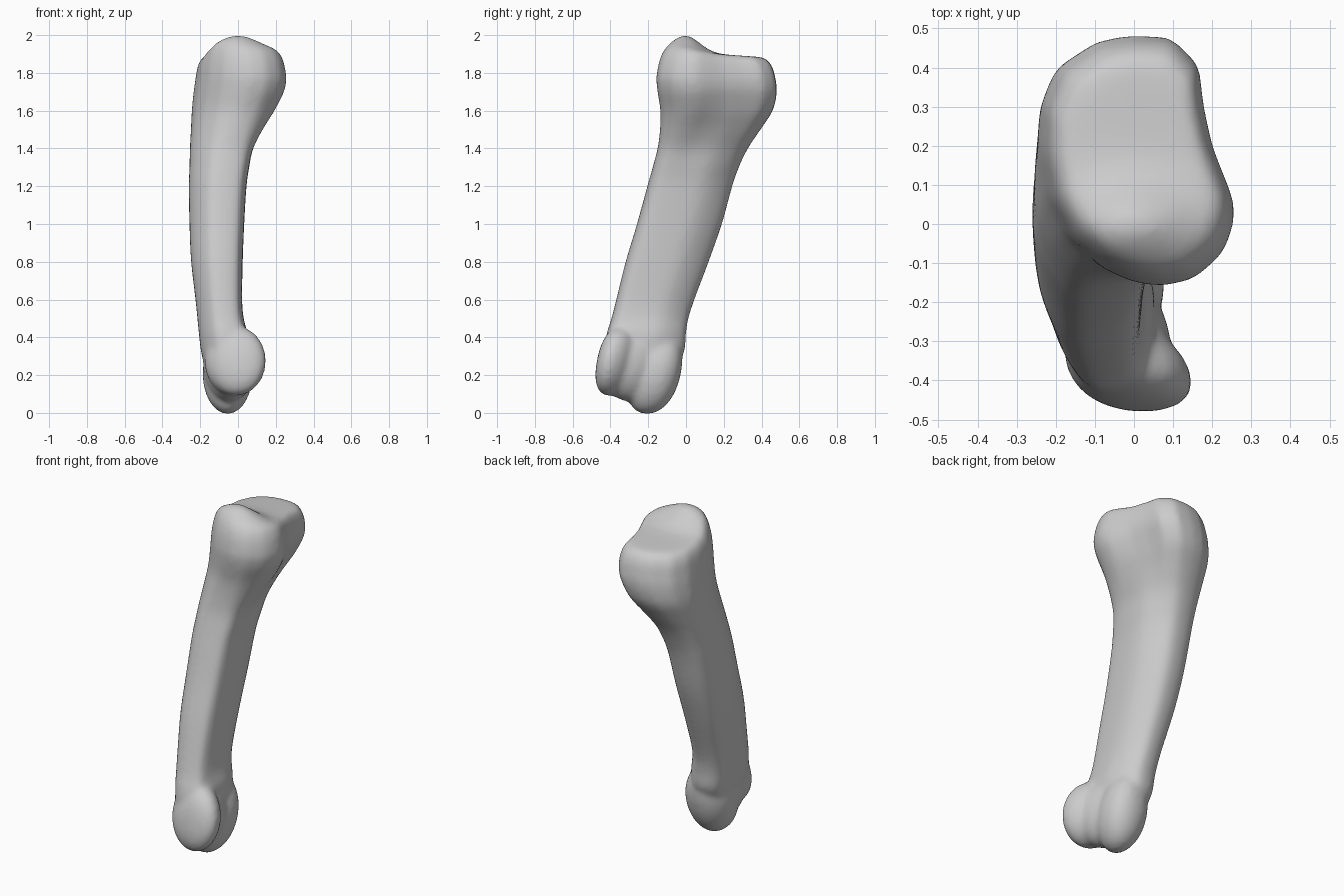
import bpy, bmesh
from math import sin, cos, pi, exp

if "Cube" in bpy.data.objects:
    bpy.data.objects.remove(bpy.data.objects["Cube"])

N = 64

# Shaft sections: z, xmin, xmax, ymin, ymax
SECTIONS = [
    (0.22, -0.17, 0.02, -0.41, -0.07), (0.32, -0.195, 0.05, -0.43, -0.01),
    (0.42, -0.207, 0.05, -0.42, 0.00), (0.50, -0.215, 0.03, -0.395, 0.013),
    (0.60, -0.225, 0.022, -0.37, 0.045), (0.80, -0.248, 0.025, -0.32, 0.12),
    (1.00, -0.257, 0.033, -0.26, 0.19), (1.20, -0.26, 0.045, -0.205, 0.245),
    (1.30, -0.257, 0.06, -0.177, 0.28), (1.40, -0.255, 0.085, -0.152, 0.328),
    (1.50, -0.25, 0.135, -0.14, 0.395), (1.60, -0.245, 0.195, -0.138, 0.46),
    (1.70, -0.235, 0.245, -0.153, 0.482), (1.77, -0.225, 0.258, -0.16, 0.475)]

# Outline of the upper joint seen from above
HEAD = [(0.255, 0.03), (0.25, 0.075), (0.235, 0.11), (0.20, 0.20), (0.178, 0.30),
        (0.165, 0.41), (0.10, 0.475), (0.0, 0.48), (-0.08, 0.465), (-0.18, 0.40),
        (-0.22, 0.30), (-0.222, 0.18), (-0.20, 0.06), (-0.15, -0.04), (-0.08, -0.11),
        (0.0, -0.147), (0.07, -0.157), (0.15, -0.14), (0.22, -0.08), (0.248, -0.02)]


def spline(rows, steps=4):
    """Catmull-Rom through the rows."""
    out = []
    for i in range(len(rows) - 1):
        p = [rows[max(0, i - 1)], rows[i], rows[i + 1], rows[min(len(rows) - 1, i + 2)]]
        for k in range(steps):
            t = k / steps
            out.append(tuple(0.5 * (2 * b + (c - a) * t + (2 * a - 5 * b + 4 * c - d) * t * t
                                    + (3 * b - a - 3 * c + d) * t ** 3)
                             for a, b, c, d in zip(*p)))
    return out + [rows[-1]]


def head_point(a):
    """Point of the head outline in direction a, in a -1..1 box."""
    pts = [((x - 0.0165) / 0.2385, (y - 0.1615) / 0.3185) for x, y in HEAD]
    dx, dy = cos(a), sin(a)
    for p, q in zip(pts, pts[1:] + pts[:1]):
        ex, ey = q[0] - p[0], q[1] - p[1]
        den = dx * ey - dy * ex
        if abs(den) < 1e-9:
            continue
        r = (p[0] * ey - p[1] * ex) / den
        t = (p[0] * dy - p[1] * dx) / den
        if r > 0 and -1e-6 <= t <= 1 + 1e-6:
            return r * dx, r * dy
    return dx, dy


def spow(v, e):
    return (abs(v) ** e) * (1 if v >= 0 else -1)


def shaft_point(a):
    """Skewed oval, fullest at the front right edge."""
    e = 0.87 + 0.22 * sin(2 * a)
    if cos(a) > 0 > sin(a):
        e += 0.14 * sin(2 * a)
    return spow(cos(a), e), spow(sin(a), e)


def top_height(x, y):
    return (1.91 - 0.065 * y + 0.09 * exp(-(y / 0.1) ** 2 - (x / 0.16) ** 2)
            - 0.01 * exp(-((x + 0.2) / 0.08) ** 2))


def make_object(name, bm):
    bmesh.ops.recalc_face_normals(bm, faces=bm.faces)
    me = bpy.data.meshes.new(name)
    bm.to_mesh(me)
    bm.free()
    ob = bpy.data.objects.new(name, me)
    bpy.context.collection.objects.link(ob)
    return ob


def loft(name, rings):
    bm = bmesh.new()
    vr = [[bm.verts.new(p) for p in r] for r in rings]
    for a, b in zip(vr, vr[1:]):
        for i in range(N):
            j = (i + 1) % N
            bm.faces.new((a[i], a[j], b[j], b[i]))
    bm.faces.new(vr[0])
    bm.faces.new(vr[-1])
    return make_object(name, bm)


# Shaft flaring into the upper joint
rings = []
angles = [2 * pi * i / N for i in range(N)]
for z, x0, x1, y0, y1 in spline(SECTIONS):
    w = min(1, max(0, (z - 1.25) / 0.45))
    w = w * w * (3 - 2 * w)
    ring = []
    for a in angles:
        s, h = shaft_point(a), head_point(a)
        u, v = (s[k] * (1 - w) + h[k] * w for k in (0, 1))
        ring.append(((x0 + x1) / 2 + u * (x1 - x0) / 2, (y0 + y1) / 2 + v * (y1 - y0) / 2, z))
    rings.append(ring)

# Rounded rim and saddle-shaped top surface
base = rings[-1]
for scale, lift in ((0.975, 0.35), (0.94, 0.62), (0.885, 0.84), (0.82, 0.96), (0.74, 1),
                    (0.64, 1), (0.52, 1), (0.4, 1), (0.25, 1), (0.1, 1)):
    ring = []
    for x, y, z in base:
        px, py = 0.005 + (x - 0.005) * scale, 0.14 + (y - 0.14) * scale
        ring.append((px, py, 1.77 + lift * (top_height(px, py) - 1.77)))
    rings.append(ring)
bone = loft("bone", rings)


def knuckle(name, c, r, e, skew, lean):
    """Rounded disc-like lobe with its axis along y, skewed in plan and leaning back."""
    bm = bmesh.new()
    bmesh.ops.create_uvsphere(bm, u_segments=40, v_segments=24, radius=1)
    for v in bm.verts:
        x, y, z = v.co
        rad = max((x * x + z * z) ** 0.5, 1e-6)
        k = rad ** e / rad
        px, py, pz = r[0] * x * k, r[1] * spow(y, e), r[2] * z * k
        v.co = (c[0] + px + skew * py, c[1] + py + lean * pz, c[2] + pz)
    return make_object(name, bm)


# Two lower knuckles with one shallow groove between them
lobes = [knuckle("front_knuckle", (-0.015, -0.37, 0.275), (0.155, 0.102, 0.185), 0.85, -0.4, 0.18),
         knuckle("rear_knuckle", (-0.055, -0.165, 0.208), (0.132, 0.138, 0.214), 0.9, 0.05, 0.2),
         knuckle("knuckle_bridge", (-0.045, -0.275, 0.25), (0.135, 0.17, 0.19), 1.0, -0.2, 0.1)]

# Fuse into one smooth skin
bpy.ops.object.select_all(action='DESELECT')
for ob in lobes + [bone]:
    ob.select_set(True)
bpy.context.view_layer.objects.active = bone
bpy.ops.object.join()
rm = bone.modifiers.new("fuse", 'REMESH')
rm.mode = 'VOXEL'
rm.voxel_size = 0.014
sm = bone.modifiers.new("soften", 'SMOOTH')
sm.factor = 0.5
sm.iterations = 12
for m in ("fuse", "soften"):
    bpy.ops.object.modifier_apply(modifier=m)
bpy.ops.object.shade_smooth()
